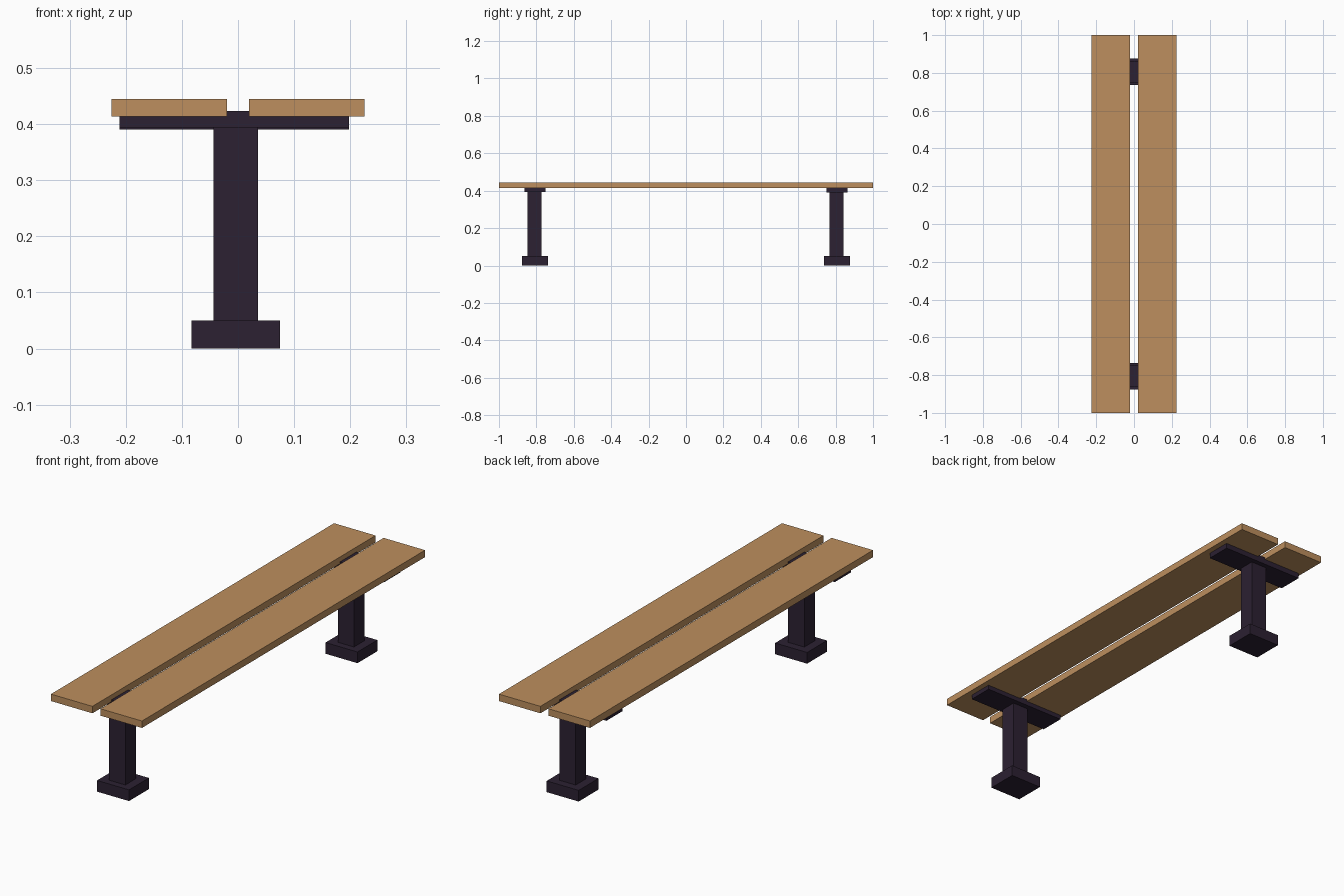
import bpy

if "Cube" in bpy.data.objects:
    bpy.data.objects.remove(bpy.data.objects["Cube"])


def material(name, rgb):
    m = bpy.data.materials.new(name)
    m.diffuse_color = (*rgb, 1)
    m.use_nodes = True
    m.node_tree.nodes["Principled BSDF"].inputs["Base Color"].default_value = m.diffuse_color
    return m


wood = material("warm wood", (0.51, 0.275, 0.112))
metal = material("dark metal", (0.025, 0.015, 0.032))


def box(name, x, y, z, mat):
    """Axis-aligned box from (min, max) ranges."""
    bpy.ops.mesh.primitive_cube_add(size=1, location=[sum(r) / 2 for r in (x, y, z)])
    ob = bpy.context.object
    ob.name = name
    ob.scale = [r[1] - r[0] for r in (x, y, z)]
    bpy.ops.object.transform_apply(location=False, rotation=False, scale=True)
    ob.data.materials.append(mat)
    return ob


# two long seat planks with a gap between them
for side, name in ((-1, "left"), (1, "right")):
    box(name + "_seat_plank", sorted((side * 0.02, side * 0.225)), (-1, 1), (0.414, 0.445), wood)

# pedestal legs: foot, column and cross bracket under the planks
for cy, col_y, low, name in ((-0.807, -0.81, 0.394, "front"), (0.807, 0.805, 0.39, "back")):
    box(name + "_foot", (-0.083, 0.075), (cy - 0.07, cy + 0.07), (0, 0.05), metal)
    box(name + "_column", (-0.044, 0.036), (col_y - 0.037, col_y + 0.037), (0.05, 0.395), metal)
    box(name + "_bracket", (-0.211, 0.198), (cy - 0.057, cy + 0.057), (low, 0.423), metal)
